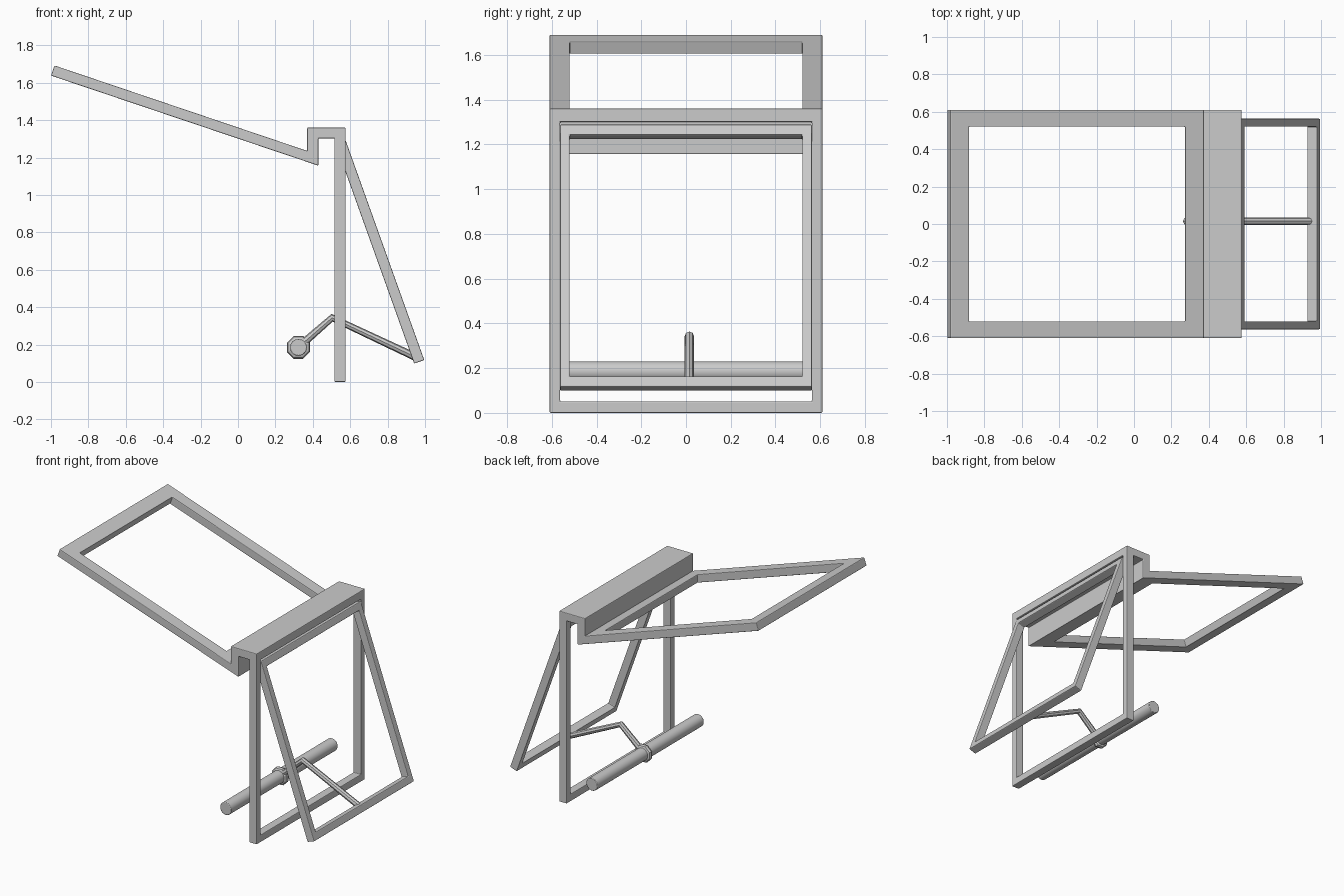
import bpy, bmesh, math
from mathutils import Vector

if "Cube" in bpy.data.objects:
    bpy.data.objects.remove(bpy.data.objects["Cube"])


def finish(name, bm, bevel=0.005, smooth=False):
    bmesh.ops.recalc_face_normals(bm, faces=bm.faces)
    me = bpy.data.meshes.new(name)
    bm.to_mesh(me)
    bm.free()
    ob = bpy.data.objects.new(name, me)
    bpy.context.collection.objects.link(ob)
    if bevel:
        m = ob.modifiers.new("soft_edges", "BEVEL")
        m.width, m.segments, m.limit_method = bevel, 2, 'ANGLE'
    if smooth:
        bpy.context.view_layer.objects.active = ob
        ob.select_set(True)
        bpy.ops.object.shade_smooth_by_angle(angle=math.radians(40))
        ob.select_set(False)
    return ob


def frame(name, a, b, c, d, half, side, r0, r1):
    """Rectangular ring; a,b = lower/upper start, c,d = upper/lower end in xz."""
    bm = bmesh.new()
    a, b, c, d = (Vector((p[0], 0, p[1])) for p in (a, b, c, d))
    layers = []
    for s, e in ((a, d), (b, c)):
        u = (e - s).normalized()
        loops = []
        for p, q, h in ((s, e, half), (s + u * r0, e - u * r1, half - side)):
            y = Vector((0, h, 0))
            loops.append([bm.verts.new(v) for v in (p - y, p + y, q + y, q - y)])
        layers.append(loops)
    (o0, i0), (o1, i1) = layers
    for k in range(4):
        n = (k + 1) % 4
        for p, q in ((o0, i0), (o1, i1), (o0, o1), (i0, i1)):
            bm.faces.new((p[k], p[n], q[n], q[k]))
    return finish(name, bm)


def prism(name, pts, half):
    bm = bmesh.new()
    f = bm.faces.new([bm.verts.new((x, -half, z)) for x, z in pts])
    ext = bmesh.ops.extrude_face_region(bm, geom=[f])["geom"]
    bmesh.ops.translate(bm, vec=(0, 2 * half, 0),
                        verts=[v for v in ext if isinstance(v, bmesh.types.BMVert)])
    return finish(name, bm)


# Upright main frame
frame("upright_frame", (0.515, 0), (0.575, 0), (0.575, 1.36), (0.515, 1.36),
      0.61, 0.047, 0.052, 0.06)

# Folded top shelf with hanging lip
prism("top_shelf", [(0.56, 1.36), (0.37, 1.36), (0.37, 1.176), (0.43, 1.156),
                    (0.43, 1.302), (0.56, 1.302)], 0.61)

# Long sloping frame
frame("sloping_frame", (0.41, 1.163), (0.41, 1.222), (-0.981, 1.692), (-1.0, 1.638),
      0.61, 0.09, 0.145, 0.105)

# Swinging rear support
frame("rear_support", (0.942, 0.098), (0.996, 0.117), (0.576, 1.29), (0.522, 1.271),
      0.563, 0.043, 0.05, 0.05)

# Bent arm joining the rear support to the roller
cu = bpy.data.curves.new("arm_path", "CURVE")
cu.dimensions = '3D'
cu.bevel_depth, cu.bevel_resolution, cu.use_fill_caps = 0.021, 2, True
sp = cu.splines.new('POLY')
sp.points.add(2)
for p, (x, z) in zip(sp.points, [(0.95, 0.133), (0.503, 0.343), (0.355, 0.214)]):
    p.co = (x, 0.015, z, 1)
path = bpy.data.objects.new("arm_path", cu)
mesh = bpy.data.meshes.new_from_object(path)
bpy.data.objects.remove(path)
bm = bmesh.new()
bm.from_mesh(mesh)
bpy.data.meshes.remove(mesh)
bmesh.ops.remove_doubles(bm, verts=bm.verts, dist=1e-5)
finish("bent_arm", bm, 0, True)

# Roller bar
bm = bmesh.new()
bmesh.ops.create_cone(bm, cap_ends=True, segments=32, radius1=0.045, radius2=0.045, depth=1.2)
ob = finish("roller_bar", bm, 0.004, True)
ob.rotation_euler.x = math.pi / 2
ob.location = (0.323, 0, 0.185)

# Eight-sided collar around the roller
bm = bmesh.new()
R, r, N, M = 0.045, 0.021, 8, 8
rings = []
for i in range(N):
    t = 2 * math.pi * (i + 0.5) / N
    ring = []
    for j in range(M):
        w = 2 * math.pi * j / M
        q = R + r * math.cos(w)
        ring.append(bm.verts.new((0.323 + q * math.cos(t), 0.015 + r * math.sin(w),
                                  0.185 + q * math.sin(t))))
    rings.append(ring)
for i in range(N):
    for j in range(M):
        p, q, n = rings[i], rings[(i + 1) % N], (j + 1) % M
        bm.faces.new((p[j], p[n], q[n], q[j]))
finish("roller_collar", bm, 0)
